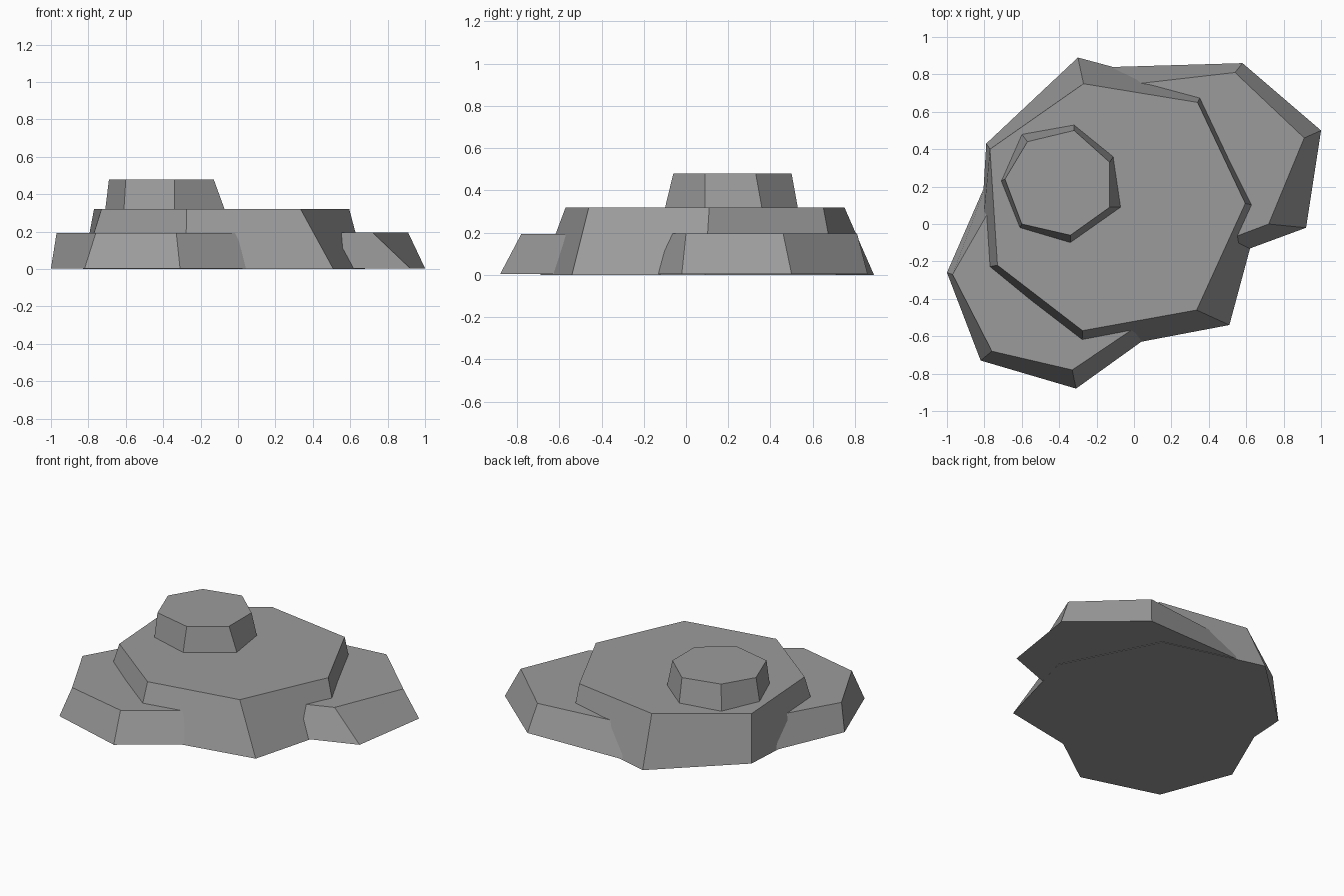
import bpy
import bmesh

if "Cube" in bpy.data.objects:
    bpy.data.objects.remove(bpy.data.objects["Cube"])

stone = bpy.data.materials.new("grey stone")
stone.diffuse_color = (0.33, 0.33, 0.33, 1)
stone.use_nodes = True
stone.node_tree.nodes["Principled BSDF"].inputs["Base Color"].default_value = stone.diffuse_color


def slab(name, bottom, top, z0, z1):
    """Tapered many-sided rock layer from a lower and an upper outline."""
    bm = bmesh.new()
    lo = [bm.verts.new((x, y, z0)) for x, y in bottom]
    hi = [bm.verts.new((x, y, z1)) for x, y in top]
    n = len(lo)
    bm.faces.new(lo)
    bm.faces.new(hi)
    for i in range(n):
        j = (i + 1) % n
        bm.faces.new((lo[i], lo[j], hi[j], hi[i]))
    bmesh.ops.recalc_face_normals(bm, faces=bm.faces)
    me = bpy.data.meshes.new(name)
    bm.to_mesh(me)
    bm.free()
    me.materials.append(stone)
    ob = bpy.data.objects.new(name, me)
    bpy.context.collection.objects.link(ob)
    return ob


# Large central layer
slab("main_rock",
     [(-.30, .89), (.37, .71), (.68, .09), (.51, -.54), (-.28, -.69), (-.83, -.24), (-.79, .43)],
     [(-.27, .75), (.34, .65), (.595, .11), (.335, -.46), (-.275, -.57), (-.73, -.22), (-.77, .40)],
     0.0, 0.32)

# Low ledge at the front left, running into the main rock
slab("front_left_ledge",
     [(-1.0, -.26), (-.82, -.73), (-.31, -.88), (.15, -.55), (.12, -.1), (-.3, .22), (-.76, .29)],
     [(-.97, -.27), (-.76, -.68), (-.33, -.78), (.10, -.49), (.10, -.1), (-.3, .18), (-.70, .20)],
     0.004, 0.193)

# Low ledge at the back right, running into the main rock
slab("back_right_ledge",
     [(.58, .86), (1.0, .50), (.92, -.02), (.35, -.23), (-.1, .2), (-.2, .837)],
     [(.54, .81), (.91, .46), (.72, .0), (.35, -.14), (-.08, .2), (-.2, .725)],
     0.004, 0.195)

# Small stone on top, sunk slightly into the main rock
slab("top_stone",
     [(-.60, .48), (-.32, .53), (-.11, .36), (-.07, .09), (-.34, -.10), (-.61, -.02), (-.71, .23)],
     [(-.57, .44), (-.32, .50), (-.13, .33), (-.13, .09), (-.34, -.06), (-.60, .0), (-.69, .24)],
     0.315, 0.48)
